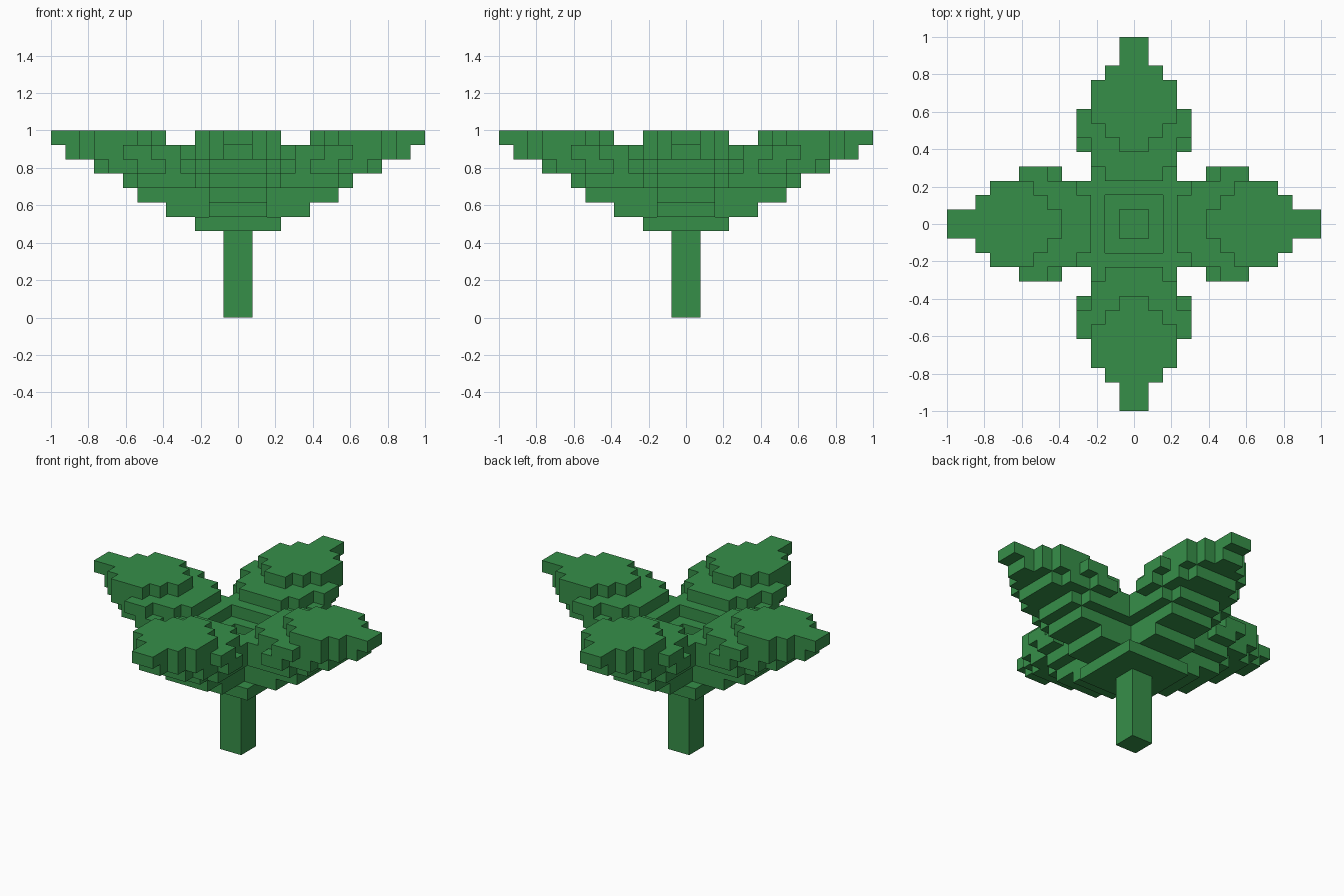
import bpy
import bmesh
from mathutils import Vector

cube = bpy.data.objects.get("Cube")
if cube:
    bpy.data.objects.remove(cube, do_unlink=True)

U = 1 / 13  # edge of one block

green = bpy.data.materials.new("leaf green")
green.use_nodes = True
green.diffuse_color = (0.037, 0.275, 0.066, 1)
green.node_tree.nodes["Principled BSDF"].inputs["Base Color"].default_value = green.diffuse_color


def block_range(x0, x1, y0, y1, z0, z1):
    return {(x, y, z) for x in range(x0, x1) for y in range(y0, y1) for z in range(z0, z1)}


def square(half, z0, z1):
    return block_range(-half, half, -half, half, z0, z1)


def turn(cells):
    # quarter turn about the vertical axis
    return {(-y - 1, x, z) for x, y, z in cells}


# Stem
stem = square(1, 0, 6)

# Core: a stepped cup joining the four leaves
core = square(3, 6, 7)
core |= block_range(-3, 3, -2, 2, 7, 9) | block_range(-2, 2, -3, 3, 7, 9)
core |= square(3, 9, 10) - square(1, 9, 10)
core |= square(3, 10, 11) - square(2, 10, 11)

# Leaf: for each layer, its inner end and the half widths going outward
LEAF_LAYERS = {
    7: (3, "22"),
    8: (3, "2222"),
    9: (3, "33332"),
    10: (3, "3344332"),
    11: (3, "233443321"),
    12: (5, "12333211"),
}
leaf = set()
for z, (start, widths) in LEAF_LAYERS.items():
    for x, w in enumerate(widths, start):
        leaf |= block_range(x, x + 1, -int(w), int(w), z, z + 1)

parts = {"stem": stem, "leaf_core": core}
for name in ("left_leaf", "back_leaf", "right_leaf", "front_leaf"):
    parts[name] = leaf
    leaf = turn(leaf)
solid = set().union(*parts.values())


def build(name, cells):
    # Skin the blocks with outside faces only, then merge flat regions
    bm = bmesh.new()
    for cell in cells:
        for axis in range(3):
            for side in (-1, 1):
                n = Vector([side if i == axis else 0 for i in range(3)])
                if tuple(int(c + d) for c, d in zip(cell, n)) in solid:
                    continue
                a = Vector([int(i == (axis + 1) % 3) for i in range(3)]) / 2
                b = n.cross(a)
                mid = Vector(cell) + Vector((0.5, 0.5, 0.5)) + n / 2
                corners = (mid - a - b, mid + a - b, mid + a + b, mid - a + b)
                bm.faces.new([bm.verts.new(p * U) for p in corners])
    bmesh.ops.remove_doubles(bm, verts=bm.verts, dist=U / 100)
    bmesh.ops.dissolve_limit(bm, angle_limit=0.01, verts=bm.verts, edges=bm.edges)
    mesh = bpy.data.meshes.new(name)
    bm.to_mesh(mesh)
    bm.free()
    mesh.materials.append(green)
    bpy.context.collection.objects.link(bpy.data.objects.new(name, mesh))


for part, cells in parts.items():
    build(part, cells)
